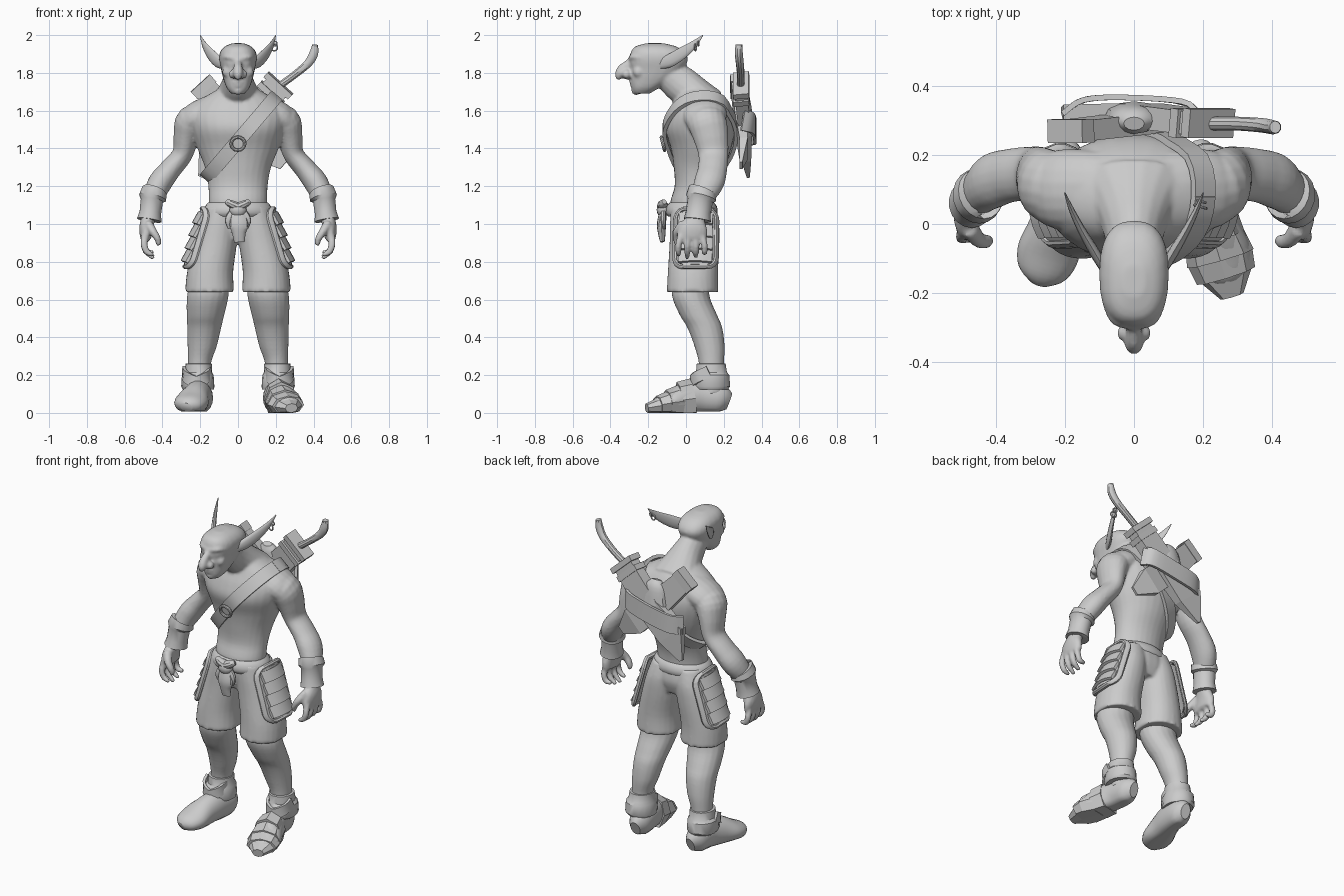
import bpy, bmesh, math
from mathutils import Vector, Matrix
from mathutils.bvhtree import BVHTree

X, Y, Z = Vector((1, 0, 0)), Vector((0, 1, 0)), Vector((0, 0, 1))
grey = bpy.data.materials.new("plain grey")
grey.diffuse_color = (0.6, 0.6, 0.6, 1)


def spline(pts, sub):
    """Catmull-Rom through tuples of position and radii."""
    if sub == 1:
        return pts
    out = []
    for i in range(len(pts) - 1):
        p0, p1, p2, p3 = pts[max(i - 1, 0)], pts[i], pts[i + 1], pts[min(i + 2, len(pts) - 1)]
        for k in range(sub):
            t = k / sub
            out.append([0.5 * (2 * b + (c - a) * t + (2 * a - 5 * b + 4 * c - d) * t * t
                               + (3 * b - a - 3 * c + d) * t ** 3) for a, b, c, d in zip(p0, p1, p2, p3)])
    return out + [pts[-1]]


def loft(bm, rings, n=18, sub=4, axis=None, ref=X, rect=False, mirror=False, floor=None, power=1.0):
    """Skin ellipses (x, y, z, a, b); a lies along ref, rings face the path or a fixed axis."""
    rings = spline(rings, sub)
    if rect:
        n = 4
    off, grow = (math.pi / 4, math.sqrt(2)) if rect else (0, 1)
    for side in ((1, -1) if mirror else (1,)):
        rows = []
        for i, r in enumerate(rings):
            c = Vector(r[:3])
            d = axis or (Vector(rings[min(i + 1, len(rings) - 1)][:3])
                         - Vector(rings[max(i - 1, 0)][:3])).normalized()
            u = (ref - ref.dot(d) * d).normalized()
            v = d.cross(u)
            row = []
            for k in range(n):
                t = math.tau * k / n + off
                ct, st = (math.copysign(abs(f) ** power, f) for f in (math.cos(t), math.sin(t)))
                p = c + grow * (u * max(r[3], .001) * ct + v * max(r[4], .001) * st)
                if floor is not None:
                    p.z = max(p.z, floor)
                row.append(bm.verts.new((p.x * side, p.y, p.z)))
            rows.append(row)
        for a, b in zip(rows, rows[1:]):
            for k in range(n):
                bm.faces.new((a[k], a[(k + 1) % n], b[(k + 1) % n], b[k]))
        bm.faces.new(rows[0])
        bm.faces.new(rows[-1])


def ball(bm, c, r, scale=(1, 1, 1), mirror=False):
    for s in ((1, -1) if mirror else (1,)):
        bmesh.ops.create_uvsphere(bm, u_segments=14, v_segments=8, radius=r, matrix=Matrix.Translation(
            (c[0] * s, c[1], c[2])) @ Matrix.Diagonal((*scale, 1)))


def hoop(bm, c, normal, radius, r):
    u = normal.orthogonal().normalized()
    v = normal.cross(u)
    pts = [Vector(c) + radius * (u * math.cos(t) + v * math.sin(t))
           for t in (math.tau * k / 16 for k in range(17))]
    loft(bm, [(*p, r, r) for p in pts], n=8, sub=1, ref=normal)


def finish(bm, name, angle=35, voxel=0, smooth=4):
    bmesh.ops.recalc_face_normals(bm, faces=bm.faces[:])
    me = bpy.data.meshes.new(name)
    bm.to_mesh(me)
    bm.free()
    me.materials.append(grey)
    ob = bpy.data.objects.new(name, me)
    bpy.context.collection.objects.link(ob)
    bpy.ops.object.select_all(action='DESELECT')
    ob.select_set(True)
    bpy.context.view_layer.objects.active = ob
    if voxel:
        m = ob.modifiers.new("blend", 'REMESH')
        m.mode, m.voxel_size, m.use_smooth_shade = 'VOXEL', voxel, True
        m = ob.modifiers.new("soften", 'SMOOTH')
        m.factor, m.iterations = 0.5, smooth
    elif angle:
        bpy.ops.object.shade_smooth_by_angle(angle=math.radians(angle))


# Body: torso, shoulders, neck and arms first, so the strap can be laid on them
bm = bmesh.new()
loft(bm, [(0, .04, .95, .15, .11), (0, .03, 1.1, .155, .115), (0, .05, 1.2, .157, .11),
          (0, .07, 1.3, .175, .135), (0, .08, 1.4, .215, .16), (0, .075, 1.5, .25, .185),
          (0, .078, 1.58, .26, .172), (0, .075, 1.65, .21, .14), (0, .06, 1.7, .13, .11),
          (0, .03, 1.74, .06, .07)], n=28, axis=Z)
loft(bm, [(0, .1, 1.62, .17, .12), (0, .035, 1.69, .115, .1), (0, -.04, 1.75, .083, .097),
          (0, -.12, 1.81, .07, .075)])
loft(bm, [(.03, .1, 1.63, .1, .085), (.13, .1, 1.605, .115, .082), (.22, .1, 1.565, .115, .08),
          (.27, .105, 1.52, .09, .06)], ref=Y, mirror=True)
loft(bm, [(.17, .09, 1.56, .1, .09), (.245, .11, 1.54, .105, .088), (.272, .13, 1.47, .095, .07),
          (.294, .145, 1.37, .08, .055), (.358, .14, 1.29, .078, .058), (.412, .122, 1.22, .08, .064),
          (.45, .085, 1.14, .062, .055), (.468, .06, 1.08, .05, .045), (.475, .05, 1.03, .05, .038),
          (.487, .04, .98, .075, .036), (.488, .03, .93, .08, .03), (.487, .03, .915, .07, .022)],
     ref=Y, mirror=True)
bvh = BVHTree.FromBMesh(bm)
# Fingers and thumbs
for y, tip in ((.098, .85), (.052, .825), (.006, .818), (-.04, .835)):
    loft(bm, [(.493, y * .8 + .005, .94, .018, .02), (.497, y, .89, .017, .019), (.482, y, .852, .016, .017),
              (.447, y, tip, .011, .011)], n=10, ref=Y, mirror=True)
loft(bm, [(.475, -.01, 1.0, .03, .025), (.45, -.045, .96, .024, .022), (.425, -.05, .92, .02, .018),
          (.42, -.045, .885, .012, .012)], n=10, ref=Y, mirror=True)
# Lower legs
loft(bm, [(.15, .03, .72, .1, .1), (.16, .025, .62, .11, .1), (.172, .065, .52, .1, .1),
          (.179, .1, .45, .09, .093), (.19, .125, .35, .077, .08), (.205, .135, .25, .06, .066),
          (.205, .135, .1, .06, .066)], axis=Z, mirror=True)
# Head with brow, nose, cheeks, eyes and lips
loft(bm, [(0, -.235, 1.69, .035, .042), (0, -.215, 1.72, .06, .072), (0, -.18, 1.77, .078, .113),
          (0, -.155, 1.82, .09, .14), (0, -.145, 1.87, .1, .155), (0, -.15, 1.91, .095, .142),
          (0, -.16, 1.94, .07, .108), (0, -.165, 1.957, .03, .045)], n=24, axis=Z, power=.8)
loft(bm, [(0, -.27, 1.875, .02, .02), (0, -.305, 1.845, .021, .024), (0, -.333, 1.82, .025, .03),
          (0, -.352, 1.792, .026, .026), (0, -.36, 1.765, .01, .012)], n=12)
ball(bm, (.026, -.315, 1.793), .024, mirror=True)
ball(bm, (0, -.315, 1.795), .03)
loft(bm, [(.085, -.22, 1.878, .01, .01), (.055, -.278, 1.884, .014, .014),
          (.0, -.293, 1.872, .013, .016)], n=10, ref=Z, mirror=True)
ball(bm, (.047, -.274, 1.852), .015, mirror=True)
ball(bm, (.052, -.25, 1.805), .032, mirror=True)
for z, y in ((1.752, -.287), (1.733, -.282)):
    loft(bm, [(-.05, y + .04, z - .01, .009, .009), (0, y, z, .01, .016), (.05, y + .04, z - .01, .009, .009)],
         n=10, ref=Z)
ball(bm, (0, -.265, 1.707), .025)
finish(bm, "body", voxel=.0085, smooth=3)

# Long pointed ears
bm = bmesh.new()
loft(bm, [(.08, -.14, 1.845, .025, .012), (.112, -.085, 1.865, .035, .015), (.15, -.02, 1.905, .032, .012),
          (.18, .04, 1.95, .02, .008), (.2, .09, 2.0, .002, .002)], n=12, ref=Z, mirror=True)
finish(bm, "ears")
bm = bmesh.new()
hoop(bm, (.192, .05, 1.935), Vector((.3, 1, 0)).normalized(), .018, .004)
hoop(bm, (.195, .065, 1.955), Vector((.3, 1, 0)).normalized(), .012, .004)
finish(bm, "earrings")

# Wrist cuffs
bm = bmesh.new()
loft(bm, [(.443, .09, 1.165, .06, .055), (.443, .087, 1.175, .077, .068), (.452, .08, 1.14, .081, .074),
          (.456, .075, 1.125, .068, .06), (.464, .065, 1.06, .066, .058), (.47, .06, 1.02, .072, .066),
          (.47, .06, 1.022, .05, .045)], sub=1, ref=Y, mirror=True)
finish(bm, "wrist_cuffs")

# Shorts
bm = bmesh.new()
loft(bm, [(.15, .035, .64, .13, .137), (.147, .037, .75, .122, .133), (.118, .045, .9, .113, .132),
          (.1, .045, 1.0, .1, .13), (.085, .035, 1.09, .085, .115)], axis=Z, mirror=True, n=24, power=.92)
loft(bm, [(0, .045, .92, .13, .1), (0, .045, 1.0, .19, .125), (0, .035, 1.09, .165, .12)], axis=Z)
finish(bm, "shorts", voxel=.01, smooth=3)

# Rolled belt and knotted buckle
bm = bmesh.new()
loft(bm, [(0, .03, 1.04, .175, .125), (0, .03, 1.06, .186, .138), (0, .03, 1.095, .174, .133),
          (0, .03, 1.115, .155, .115)], n=28, sub=2, axis=Z)
finish(bm, "belt")
bm = bmesh.new()
ball(bm, (0, -.122, 1.075), .042, (1.1, .8, .95))
loft(bm, [(0, -.12, 1.09, .032, .025), (.035, -.125, 1.105, .026, .022), (.06, -.115, 1.118, .014, .014)],
     n=10, ref=Y, mirror=True)
loft(bm, [(0, -.12, 1.07, .035, .02), (.005, -.13, 1.0, .05, .024), (.005, -.128, .95, .036, .02),
          (.008, -.125, .905, .028, .012)], n=12)
loft(bm, [(.03, -.12, 1.06, .02, .015), (.05, -.12, 1.02, .02, .015), (.045, -.115, .975, .008, .008)],
     n=10, mirror=True)
finish(bm, "buckle_knot")

# Slatted thigh pads, built flat, then bent around the leg and leaned
bm = bmesh.new()
outline = [Vector((0, sy * .06 + .05 * math.cos(t), sz * .105 + .055 * math.sin(t)))
           for sy, sz, q in ((1, 1, 0), (-1, 1, 1), (-1, -1, 2), (1, -1, 3))
           for t in (math.pi / 2 * (q + k / 4) for k in range(5))]
loft(bm, [(*p, .016, .013) for p in outline + outline[:2]], n=8, sub=1)
loft(bm, [(-.004, -.1 + .04 * k, 0, .008, .125 if k in (0, 5) else .15) for k in range(6)],
     sub=1, rect=True)
for row in range(4):
    loft(bm, [(.011, -.09 + .036 * k, .105 - .07 * row, .008, .034) for k in range(6)], sub=1,
         ref=Vector((1, 0, .22)).normalized(), rect=True)
place = Matrix.Translation((.24, .05, .93)) @ Matrix.Rotation(-.05, 4, 'Z') @ Matrix.Rotation(-.29, 4, 'Y')
for v in bm.verts:
    v.co.x -= 2.8 * v.co.y ** 2
    v.co = place @ v.co
copy = bmesh.ops.duplicate(bm, geom=bm.faces[:] + bm.edges[:] + bm.verts[:])["geom"]
for v in copy:
    if isinstance(v, bmesh.types.BMVert):
        v.co.x *= -1
finish(bm, "thigh_pads")

# Boots and ankle wraps
bm = bmesh.new()
loft(bm, [(.19, .228, .06, .03, .045), (.195, .18, .075, .062, .078), (.205, .08, .085, .068, .09),
          (.225, 0, .075, .076, .085), (.247, -.08, .055, .09, .062), (.265, -.14, .042, .072, .045),
          (.275, -.168, .03, .03, .025)], mirror=True, floor=.008)
finish(bm, "boots", angle=50)
bm = bmesh.new()
loft(bm, [(.21, .135, .125, .083, .09), (.213, .135, .14, .088, .1), (.213, .135, .2, .084, .096),
          (.21, .135, .215, .073, .083), (.208, .133, .26, .07, .078), (.207, .133, .262, .055, .06)],
     sub=1, axis=Z, mirror=True)
loft(bm, [(.15, .12, .22, .03, .008), (.165, .055, .19, .03, .008), (.22, .03, .165, .03, .008),
          (.275, .06, .19, .03, .008), (.288, .12, .22, .03, .008)], ref=Z, rect=True, mirror=True)
finish(bm, "ankle_wraps")

# Overlapping armour plates on one boot
bm = bmesh.new()
for back, front in (((.215, .035, .075, .08, .108), (.23, -.035, .065, .09, .1)),
                    ((.228, -.025, .06, .086, .092), (.25, -.1, .052, .1, .07)),
                    ((.247, -.09, .05, .098, .066), (.266, -.15, .04, .088, .05)),
                    ((.263, -.14, .037, .083, .046), (.283, -.208, .025, .035, .025))):
    loft(bm, [back, front], n=8, sub=1, floor=.0)
finish(bm, "boot_armour", angle=0)

# Diagonal chest strap laid over the torso, with its ring
bm = bmesh.new()
u, c = Vector((.65, 0, .76)), Vector((0, .08, 1.44))
path = []
for k in range(49):
    t = math.tau * k / 48
    d = u * math.cos(t) + Y * math.sin(t)
    hit = bvh.ray_cast(c + d, -d)[0]
    if hit:
        path.append((*(hit + d * .01), .038, .01))
loft(bm, path, sub=1, ref=u.cross(Y), rect=True)
finish(bm, "chest_strap")
bm = bmesh.new()
hoop(bm, (0, -.122, 1.425), Vector((0, -1, -.25)).normalized(), .036, .009)
finish(bm, "strap_ring")

# Crossed scabbards with rims, curved grip, padding and holding band
bm = bmesh.new()
loft(bm, [(.215, .29, 1.735, .033, .07), (.02, .315, 1.52, .034, .08), (-.13, .32, 1.39, .025, .095),
          (-.2, .33, 1.25, .008, .012)], sub=1, ref=Y, rect=True)
for x, z, w in ((.225, 1.746, .088), (.185, 1.702, .082)):
    loft(bm, [(x, .29, z, .042, w), (x - .022, .294, z - .024, .042, w)], sub=1, ref=Y, rect=True)
finish(bm, "long_scabbard", angle=0)
bm = bmesh.new()
loft(bm, [(-.19, .268, 1.735, .03, .06), (0, .29, 1.53, .03, .075), (.14, .305, 1.4, .022, .08),
          (.24, .29, 1.31, .008, .025)], sub=1, ref=Y, rect=True)
loft(bm, [(-.2, .268, 1.746, .034, .068), (-.165, .27, 1.708, .034, .068)], sub=1, ref=Y, rect=True)
finish(bm, "short_scabbard", angle=0)
bm = bmesh.new()
loft(bm, [(.21, .29, 1.725, .02, .02), (.3, .29, 1.79, .02, .02), (.37, .285, 1.85, .021, .023),
          (.4, .28, 1.9, .021, .025), (.408, .28, 1.95, .018, .016)], n=10, ref=Y)
finish(bm, "curved_grip")
bm = bmesh.new()
loft(bm, [(0, .29, 1.69, .03, .02), (0, .3, 1.65, .065, .04), (0, .31, 1.55, .085, .045)], n=12)
finish(bm, "scabbard_padding")
bm = bmesh.new()
loft(bm, [(.19, .3, 1.55, .055, .008), (.15, .35, 1.535, .055, .008), (0, .365, 1.5, .055, .008),
          (-.14, .36, 1.475, .055, .008), (-.205, .32, 1.47, .055, .008)], ref=Z, rect=True)
finish(bm, "back_band")
